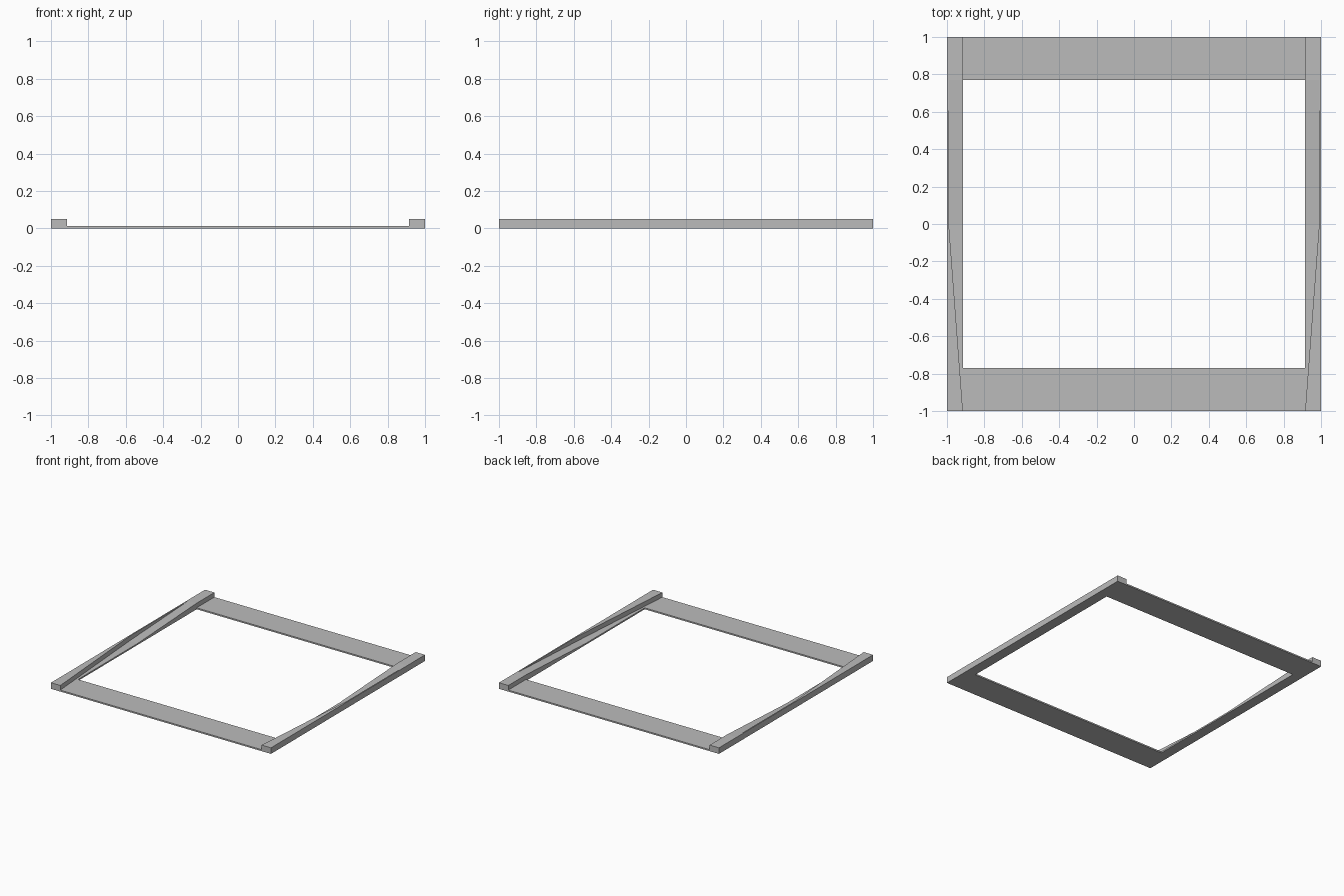
import bpy
import bmesh
from mathutils import Vector

cube = bpy.data.objects.get("Cube")
if cube:
    bpy.data.objects.remove(cube, do_unlink=True)

# Single grey material
grey = bpy.data.materials.new("plain_grey")
grey.use_nodes = True
colour = (0.5, 0.5, 0.5, 1)
grey.diffuse_color = colour
grey.node_tree.nodes["Principled BSDF"].inputs["Base Color"].default_value = colour

INNER = 0.915    # half width of the opening
OPEN_Y = 0.77    # half length of the opening
PLATE = 0.012    # base thickness
HEIGHT = 0.05    # rail height
WALL = 0.99      # inner side of the thin wall


def prism(name, points, offset):
    """Extrude a flat outline along an offset into a solid part."""
    bm = bmesh.new()
    face = bm.faces.new([bm.verts.new(p) for p in points])
    result = bmesh.ops.extrude_face_region(bm, geom=[face], use_keep_orig=True)
    moved = [v for v in result["geom"] if isinstance(v, bmesh.types.BMVert)]
    bmesh.ops.translate(bm, verts=moved, vec=Vector(offset))
    bmesh.ops.recalc_face_normals(bm, faces=bm.faces)
    mesh = bpy.data.meshes.new(name)
    bm.to_mesh(mesh)
    bm.free()
    mesh.materials.append(grey)
    obj = bpy.data.objects.new(name, mesh)
    bpy.context.collection.objects.link(obj)
    return obj


# Flat cross bars
for name, side in (("front_bar", -1), ("back_bar", 1)):
    outline = [(-INNER, side * OPEN_Y, 0), (INNER, side * OPEN_Y, 0),
               (INNER, side, 0), (-INNER, side, 0)]
    prism(name, outline, (0, 0, PLATE))

wall_outline = [(1, -1), (1, 1), (WALL, 1), (WALL, 0), (INNER, -1)]
ramp_profile = [(1, 0), (1, HEIGHT), (OPEN_Y, HEIGHT), (0, PLATE),
                (-1, PLATE), (-1, 0)]

for label, s in (("left", 1), ("right", -1)):
    # Outer wall, widening to a wedge at the front
    prism(label + "_wall", [(s * x, y, 0) for x, y in wall_outline],
          (0, 0, HEIGHT))
    # Inner ledge, ramping up to full height at the back
    prism(label + "_ramp", [(s * INNER, y, z) for y, z in ramp_profile],
          (s * (WALL - INNER), 0, 0))
